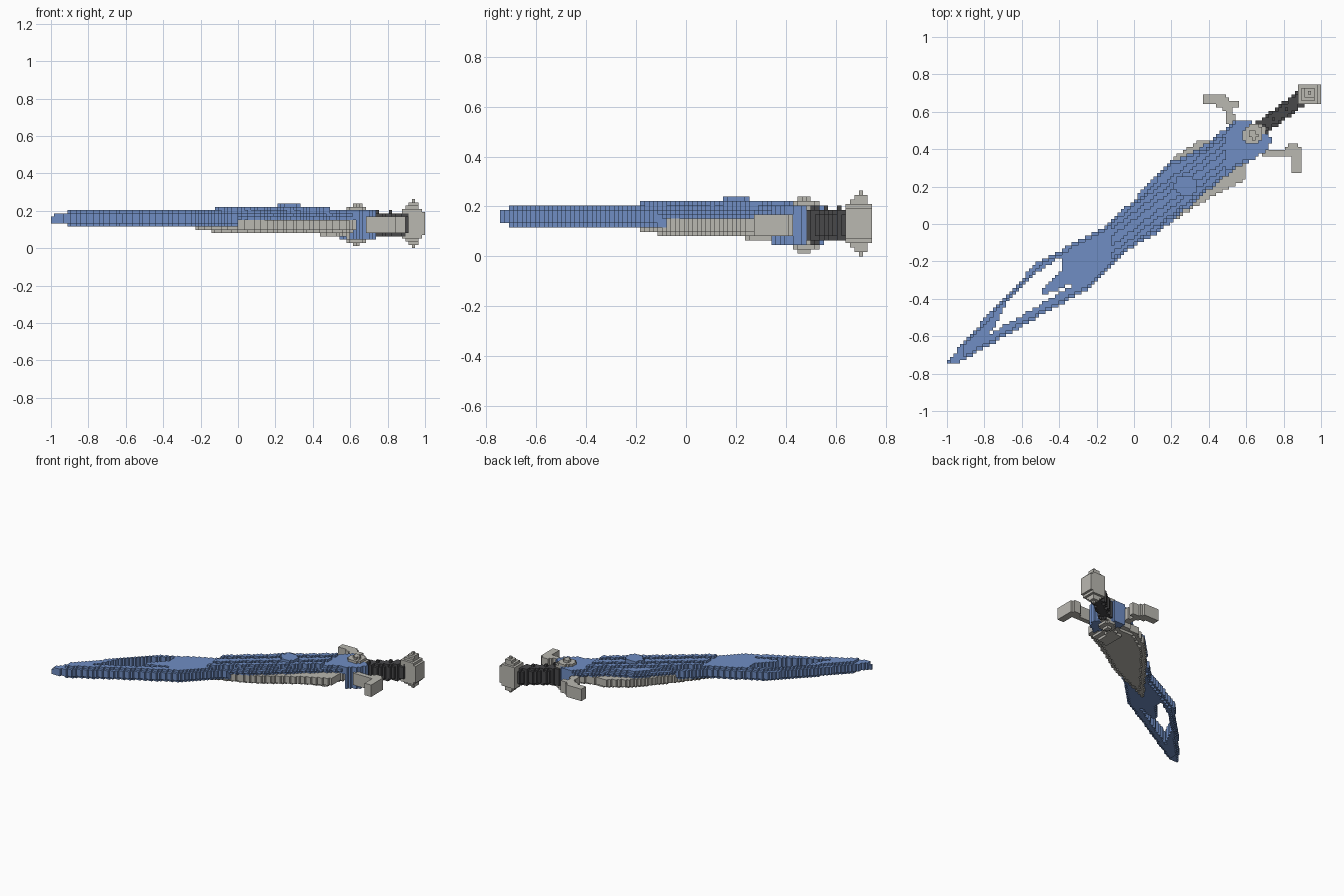
import bpy
import bmesh
import math
from mathutils import Vector
from mathutils.geometry import intersect_point_line

default = bpy.data.objects.get("Cube")
if default:
    bpy.data.objects.remove(default)

NX, NY, NZ = 114, 85, 15
CELL = 2 / NX
BASE = 0.0107          # height of the main block grid
SLOPE = 0.754          # direction of the sword's long axis


def material(name, rgb):
    mat = bpy.data.materials.new(name)
    mat.use_nodes = True
    colour = (*rgb, 1)
    mat.diffuse_color = colour
    mat.node_tree.nodes["Principled BSDF"].inputs["Base Color"].default_value = colour
    return mat


blue = material("steel blue", (0.16, 0.27, 0.55))
silver = material("pale grey", (0.49, 0.48, 0.44))
dark = material("dark grip", (0.065, 0.065, 0.068))


def depth(x, y, outline):
    """Distance from the outline, positive inside and negative outside."""
    point = Vector((x, y, 0))
    inside, nearest = False, 9.0
    for n, (ax, ay) in enumerate(outline):
        bx, by = outline[n - 1]
        if (ay > y) != (by > y) and x < (bx - ax) * (y - ay) / (by - ay) + ax:
            inside = not inside
        a, b = Vector((ax, ay, 0)), Vector((bx, by, 0))
        foot, t = intersect_point_line(point, a, b)
        foot = a.lerp(b, min(max(t, 0), 1))
        nearest = min(nearest, (point - foot).length)
    return nearest if inside else -nearest


def across(x, y):
    """Signed offset sideways from the sword's long axis."""
    return (y + 0.74 - SLOPE * (x + 0.98)) * 0.8


def block_part(name, mat, span, base=BASE):
    """Fill cells between the heights that span(x, y) gives; keep outer faces."""
    cells = set()
    for i in range(NX):
        for j in range(NY):
            x = -1 + (i + 0.5) * CELL
            y = (j + 0.5 - NY / 2) * CELL
            limits = span(x, y)
            if not limits:
                continue
            for k in range(NZ):
                if limits[0] < base + (k + 0.5) * CELL < limits[1]:
                    cells.add((i, j, k))
    bm = bmesh.new()
    corners = {}

    def corner(c):
        if c not in corners:
            corners[c] = bm.verts.new((-1 + c[0] * CELL, (c[1] - NY / 2) * CELL,
                                       base + c[2] * CELL))
        return corners[c]

    for cell in cells:
        for axis in range(3):
            for side in (0, 1):
                beside = list(cell)
                beside[axis] += 2 * side - 1
                if tuple(beside) in cells:
                    continue
                ring = []
                for p, q in ((0, 0), (1, 0), (1, 1), (0, 1)):
                    c = list(cell)
                    c[axis] += side
                    c[(axis + 1) % 3] += p
                    c[(axis + 2) % 3] += q
                    ring.append(corner(tuple(c)))
                bm.faces.new(ring if side else ring[::-1])
    mesh = bpy.data.meshes.new(name)
    bm.to_mesh(mesh)
    bm.free()
    mesh.materials.append(mat)
    obj = bpy.data.objects.new(name, mesh)
    bpy.context.collection.objects.link(obj)


# Blade: forked outline with an opening around a middle spike
blade_outline = [(-1.01, -0.75), (-0.91, -0.63), (-0.72, -0.42), (-0.51, -0.2),
                 (-0.18, -0.03), (-0.02, 0.11), (0.19, 0.33), (0.35, 0.4),
                 (0.55, 0.56), (0.62, 0.56), (0.74, 0.45), (0.64, 0.34),
                 (0.56, 0.31), (0.4, 0.18), (0.14, -0.04), (-0.02, -0.13),
                 (-0.24, -0.35), (-0.45, -0.46), (-0.67, -0.59), (-0.95, -0.75)]
opening = [(-0.77, -0.59), (-0.67, -0.41), (-0.56, -0.29), (-0.4, -0.18),
           (-0.38, -0.22), (-0.42, -0.29), (-0.51, -0.36), (-0.48, -0.38),
           (-0.3, -0.31), (-0.45, -0.4), (-0.67, -0.53)]


def blade(x, y):
    edge = depth(x, y, blade_outline)
    if edge < 0 or depth(x, y, opening) > 0:
        return None
    v = abs(across(x, y))
    low, high = (0.151 if x > 0 else 0.116), 0.204
    if x < -0.92:
        low, high = 0.133, (0.169 if x < -0.98 else 0.186)
    elif edge < 0.016:
        low, high = low + CELL, 0.186
    if -0.13 < x < 0.5 and (v < 0.022 or 0.05 < v < 0.08):
        high = 0.221
    if math.hypot(x - 0.275, y - 0.205) < 0.058:
        high = 0.239
    return low, high


block_part("blade", blue, blade)

# Pale underside plate, with shoulders wider than the blade
plate_outline = [(-0.23, -0.18), (-0.02, 0.09), (0.18, 0.33), (0.35, 0.45),
                 (0.47, 0.46), (0.55, 0.51), (0.66, 0.42), (0.59, 0.32),
                 (0.59, 0.23), (0.42, 0.15), (0.14, -0.03)]


def underside(x, y):
    edge = depth(x, y, plate_outline)
    if edge < 0:
        return None
    low = 0.098 if edge < 0.03 else 0.081
    if x > 0.44 and edge > 0.06:
        low = 0.063
    return low, (0.151 if x > 0 else 0.116)


block_part("blade_underside_plate", silver, underside)

# Guard: blue core, pale centre ornament, two flared arms
core_outline = [(0.53, 0.54), (0.56, 0.56), (0.62, 0.55), (0.74, 0.45),
                (0.71, 0.39), (0.64, 0.35)]
block_part("guard_core", blue,
           lambda x, y: (0.045, 0.204) if depth(x, y, core_outline) > 0 else None)


def ornament(x, y):
    r = math.hypot(x - 0.635, y - 0.478)
    half = 0.118 - r * 0.55
    return (0.125 - half, 0.125 + half) if r < 0.066 else None


block_part("guard_ornament", silver, ornament)

back_arm = [(0.37, 0.69), (0.41, 0.7), (0.48, 0.69), (0.51, 0.66), (0.57, 0.66),
            (0.57, 0.63), (0.52, 0.62), (0.55, 0.54), (0.5, 0.53), (0.48, 0.61),
            (0.44, 0.63), (0.37, 0.65)]
front_arm = [(0.67, 0.4), (0.81, 0.4), (0.84, 0.44), (0.87, 0.43), (0.9, 0.39),
             (0.9, 0.28), (0.85, 0.27), (0.85, 0.31), (0.83, 0.36), (0.68, 0.36)]
for name, outline in (("guard_back_arm", back_arm), ("guard_front_arm", front_arm)):
    block_part(name, silver,
               lambda x, y: (0.081, 0.176) if depth(x, y, outline) > 0 else None)


# Grip: oval section with wrapped rings and a flare at the guard
def grip(x, y):
    v = across(x, y)
    u = x + SLOPE * y
    if abs(v) > 0.04 or not 1.04 < u < 1.4:
        return None
    half = 0.083 if u < 1.1 else 0.07 if int(u / 0.04) % 2 else 0.06
    half *= math.sqrt(1 - (v / 0.052) ** 2)
    return 0.125 - half, 0.125 + half


block_part("grip", dark, grip)


# Pommel: stepped disc, tallest at its middle
def pommel(x, y):
    dx, dy = abs(x - 0.935), abs(y - 0.697)
    if dx > 0.064 or dy > 0.053:
        return None
    half = 0.136 - 1.3 * max(dx, dy)
    return 0.131 - half, 0.131 + half


block_part("pommel", silver, pommel, 0)
